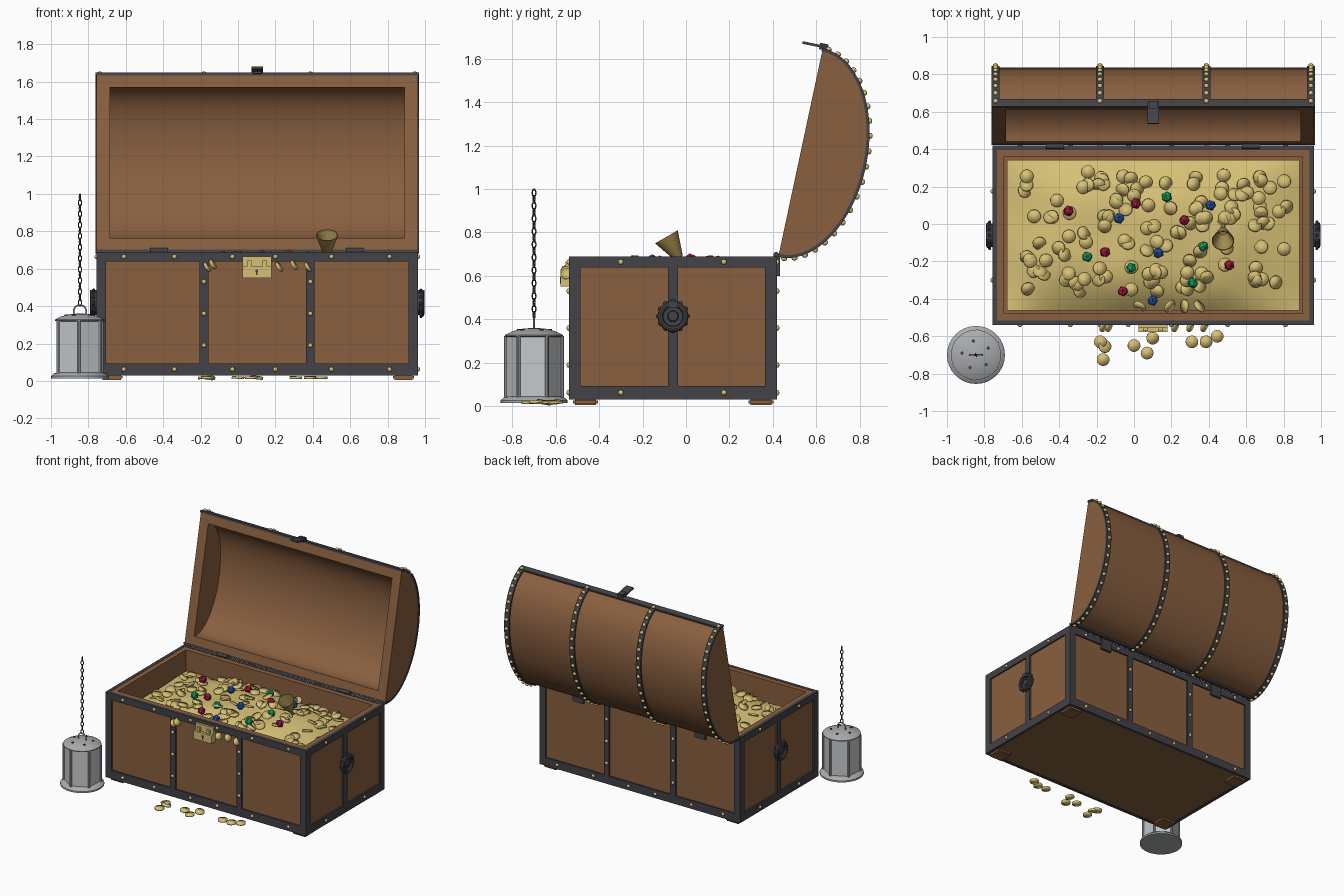
import bpy, bmesh, math, random
from mathutils import Matrix, Vector

if "Cube" in bpy.data.objects:
    bpy.data.objects.remove(bpy.data.objects["Cube"])

random.seed(4)


def material(name, rgb):
    m = bpy.data.materials.new(name)
    m.diffuse_color = (*rgb, 1)
    m.use_nodes = True
    m.node_tree.nodes["Principled BSDF"].inputs["Base Color"].default_value = m.diffuse_color
    return m


WOOD = material("brown wood", (.25, .115, .05))
IRON = material("dark iron", (.055, .055, .065))
GOLD = material("gold", (.68, .53, .18))
BRASS = material("dull brass", (.36, .26, .08))
STEEL = material("grey steel", (.40, .41, .42))
PANE = material("pale pane", (.56, .58, .60))
GEMS = {"red": material("red gem", (.40, .01, .06)),
        "green": material("green gem", (.01, .36, .13)),
        "blue": material("blue gem", (.02, .09, .45))}


def finish(name, bm, mat, smooth=None, loc=(0, 0, 0), tilt=0):
    bmesh.ops.recalc_face_normals(bm, faces=bm.faces)
    me = bpy.data.meshes.new(name)
    bm.to_mesh(me)
    bm.free()
    me.materials.append(mat)
    if smooth:
        me.shade_smooth()
        me.set_sharp_from_angle(angle=smooth)
    ob = bpy.data.objects.new(name, me)
    bpy.context.collection.objects.link(ob)
    ob.location = loc
    ob.rotation_euler.x = tilt
    return ob


def box(bm, x0, x1, y0, y1, z0, z1):
    c = Vector(((x0 + x1) / 2, (y0 + y1) / 2, (z0 + z1) / 2))
    m = Matrix.Translation(c) @ Matrix.Diagonal((x1 - x0, y1 - y0, z1 - z0, 1))
    return bmesh.ops.create_cube(bm, size=1, matrix=m)["verts"]


def place(p, axis=(0, 0, 1)):
    return Matrix.Translation(p) @ Vector(axis).to_track_quat('Z', 'Y').to_matrix().to_4x4()


def disc(bm, p, axis, r, h, seg=16, r2=None):
    bmesh.ops.create_cone(bm, cap_ends=True, segments=seg, radius1=r,
                          radius2=r if r2 is None else r2, depth=h, matrix=place(p, axis))


def stud(bm, p, axis, r=.013):
    bmesh.ops.create_uvsphere(bm, u_segments=8, v_segments=6, radius=r,
                              matrix=place(p, axis) @ Matrix.Diagonal((1, 1, .8, 1)))


def sweep(bm, rings, closed=False):
    """Skin rings of verts; closed joins the last ring to the first."""
    n = len(rings)
    for i in range(n if closed else n - 1):
        a, b = rings[i], rings[(i + 1) % n]
        for j in range(len(a)):
            k = (j + 1) % len(a)
            bm.faces.new((a[j], a[k], b[k], b[j]))


def torus(bm, m, R, r, stretch=1, seg=20, sides=8):
    rings = []
    for i in range(seg):
        t = 2 * math.pi * i / seg
        rings.append([bm.verts.new(m @ Vector((
            (R + r * math.cos(s)) * math.cos(t), (R + r * math.cos(s)) * math.sin(t) * stretch,
            r * math.sin(s)))) for s in (2 * math.pi * j / sides for j in range(sides))])
    sweep(bm, rings, True)


def lathe(bm, profile, m, seg=24):
    rings = [[bm.verts.new(m @ Vector((r * math.cos(2 * math.pi * i / seg),
              r * math.sin(2 * math.pi * i / seg), z))) for i in range(seg)] for r, z in profile]
    sweep(bm, rings)
    bm.faces.new(rings[0])
    bm.faces.new(rings[-1])


# Chest box, hollowed from the top
X0, X1, Y0, Y1, Z0, Z1 = -.757, .963, -.54, .42, .03, .69
G = .012
bm = bmesh.new()
box(bm, X0 + G, X1 - G, Y0 + G, Y1 - G, Z0 + .003, Z1 - .002)
top = max(bm.faces, key=lambda f: f.calc_center_median().z)
bmesh.ops.inset_region(bm, faces=[top], thickness=.07)
cav = bmesh.ops.extrude_discrete_faces(bm, faces=[top])["faces"][0]
bmesh.ops.translate(bm, verts=cav.verts, vec=(0, 0, -.55))
finish("chest_box", bm, WOOD)

# Feet
bm = bmesh.new()
for x in (-.675, .885):
    for y in (-.463, .345):
        box(bm, x - .057, x + .057, y - .057, y + .057, .005, .035)
bmesh.ops.bevel(bm, geom=bm.edges[:], offset=.008, segments=2, affect='EDGES')
finish("feet", bm, WOOD)

# Iron frame on all four sides, with gold studs
BANDS = (-.182, .387)
frame, studs = bmesh.new(), bmesh.new()
for ya, yb, s in ((Y0, Y0 + 2 * G, -1), (Y1 - 2 * G, Y1, 1)):
    face = Y0 if s < 0 else Y1
    box(frame, X0, X1, ya, yb, Z0, .093)
    box(frame, X0, X1, ya, yb, .638, Z1)
    for a, b in ((X0, X0 + .052), (X1 - .052, X1)) + tuple((c - .023, c + .023) for c in BANDS):
        box(frame, a, b, ya, yb, .09, .64)
    for x in (-.61, -.34, -.03, .2, .5, .81):
        for z in (.062, .664):
            stud(studs, (x, face, z), (0, s, 0))
    for x in BANDS:
        for z in (.19, .36, .53):
            stud(studs, (x, face, z), (0, s, 0))
for xa, xb, s in ((X0, X0 + 2 * G, -1), (X1 - 2 * G, X1, 1)):
    box(frame, xa, xb, Y0, Y1, Z0, .093)
    box(frame, xa, xb, Y0, Y1, .638, Z1)
    for a, b in ((Y0, Y0 + .055), (Y1 - .055, Y1), (-.083, -.037)):
        box(frame, xa, xb, a, b, .09, .64)
    for y in (-.3, .175):
        for z in (.062, .664):
            stud(studs, (X0 if s < 0 else X1, y, z), (s, 0, 0))
finish("iron_frame", frame, IRON)
finish("frame_studs", studs, GOLD, 1)

# Round side handles
for s, x, side in ((-1, X0, "left"), (1, X1, "right")):
    bm = bmesh.new()
    c = Vector((x, -.06, .415))
    disc(bm, c + Vector((s * .004, 0, 0)), (s, 0, 0), .062, .014, 20)
    torus(bm, place(c + Vector((s * .02, 0, -.002)), (s, 0, 0)), .058, .013)
    disc(bm, c + Vector((s * .012, 0, 0)), (s, 0, 0), .03, .02, 16, .022)
    for i in range(12):
        a = i * math.pi / 6
        stud(bm, c + Vector((s * .015, .068 * math.cos(a), .068 * math.sin(a))), (s, 0, 0), .011)
    box(bm, min(x, x + s * .034), max(x, x + s * .034), -.08, -.04, .455, .485)
    finish(side + "_handle", bm, IRON, .6)

# Lock
bm = bmesh.new()
box(bm, .025, .178, -.556, -.53, .605, .665)
box(bm, .025, .178, -.578, -.53, .55, .612)
for x in (.06, .142):
    box(bm, x - .012, x + .012, -.572, -.53, .6, .645)
finish("lock", bm, GOLD)
bm = bmesh.new()
disc(bm, (.1, -.579, .588), (0, 1, 0), .008, .004, 10)
box(bm, .097, .103, -.581, -.577, .565, .588)
finish("keyhole", bm, IRON)

# Domed lid: local y is the bulge, local z runs from hinge to front edge
HINGE, TILT, MID, A, B, N = (0, .425, .688), -.2105, .49, .482, .298, 28


def arc(a, b):
    return [(b * math.sin(math.pi * i / N), MID - a * math.cos(math.pi * i / N)) for i in range(N + 1)]


bm = bmesh.new()
rows = [[bm.verts.new((x, *p)) for p in arc(a, b)] for x, a, b in (
    (X0, A, B), (X1, A, B), (X0 + .072, A - .07, B - .07), (X1 - .072, A - .07, B - .07))]
o0, o1, i0, i1 = rows
for p, q in ((o0, o1), (i0, i1)):
    for i in range(N):
        bm.faces.new((p[i], p[i + 1], q[i + 1], q[i]))
for r in rows:
    bm.faces.new(r)
for a, b, c, d in ((o0[0], o1[0], i1[0], i0[0]), (o0[-1], o1[-1], i1[-1], i0[-1]),
                   (o0[0], o0[-1], i0[-1], i0[0]), (o1[0], o1[-1], i1[-1], i1[0])):
    bm.faces.new((a, b, c, d))
finish("lid", bm, WOOD, .6, HINGE, TILT)

# Lid bands, their studs, and the straight edge strips
bands, studs = bmesh.new(), bmesh.new()
for x in (X0 + .017, *BANDS, X1 - .017):
    inner, outer = arc(A - .004, B - .004), arc(A + .01, B + .01)
    sweep(bands, [[bands.verts.new(v) for v in ((x - .021, *p), (x + .021, *p),
                  (x + .021, *q), (x - .021, *q))] for p, q in zip(inner, outer)])
    for i in range(21):
        t = math.pi * (i + .6) / 21.2
        n = Vector((0, A * math.sin(t), -B * math.cos(t))).normalized()
        stud(studs, Vector((x, B * math.sin(t), MID - A * math.cos(t))) + n * .013, n, .014)
for z in (.001, .967):
    box(bands, X0 - .006, X1 + .006, -.003, .04, z, z + .014)
finish("lid_bands", bands, IRON, .6, HINGE, TILT)
finish("lid_studs", studs, GOLD, 1, HINGE, TILT)

# Hasp on the lid edge and two hinges
bm = bmesh.new()
box(bm, .072, .134, -.1, .02, -.006, .006)
box(bm, .08, .126, -.02, .02, -.015, .015)
finish("hasp", bm, IRON, None, (0, .635, 1.655), -.2)
bm = bmesh.new()
for x in (-.422, .624):
    disc(bm, (x, .415, .697), (1, 0, 0), .013, .095, 12)
    box(bm, x - .045, x + .045, .415, .432, .6, .69)
finish("hinges", bm, IRON, .6)


# Mound of gold
def height(x, y):
    u, v = abs((x - .11) / .79), abs((y + .055) / .41)
    return (.53 + .125 * max(0, 1 - u ** 2.6) * max(0, 1 - v ** 3)
            + .008 * math.sin(9 * x + 4 * y) * math.cos(11 * y - 5 * x))


bm = bmesh.new()
bmesh.ops.create_grid(bm, x_segments=48, y_segments=28, size=1)
for v in bm.verts:
    x, y = .103 + v.co.x * .782, -.06 + v.co.y * .402
    v.co = (x, y, height(x, y))
bmesh.ops.recalc_face_normals(bm, faces=bm.faces)
finish("gold_mound", bm, GOLD, 1)


# Loose coins: heaped, tumbling over the front, and on the floor
def coin(bm, p, tilt, r=.036):
    a = random.uniform(0, 2 * math.pi)
    disc(bm, p, (math.sin(tilt) * math.cos(a), math.sin(tilt) * math.sin(a), math.cos(tilt)), r, .013)


bm = bmesh.new()
for i in range(125):
    x, y = random.uniform(-.6, .82), random.uniform(-.36, .28)
    coin(bm, (x, y, height(x, y) + .012), random.uniform(0, .6))
for x in (.03, .19, .27, .35):
    coin(bm, (x, -.44, .6), 1.1)
finish("heaped_coins", bm, GOLD, 1.8)
bm = bmesh.new()
for x, z in ((-.165, .61), (-.135, .625), (.22, .61), (.3, .62), (.375, .61)):
    disc(bm, (x, -.55, z), (.8, -.3, .5), .028, .009)
finish("tumbling_coins", bm, GOLD, 1.8)
bm = bmesh.new()
for x, y in ((-.18, -.63), (-.155, -.655), (-.165, -.725), (0, -.65), (.07, -.69),
             (.1, -.61), (.31, -.63), (.385, -.63), (.445, -.6)):
    coin(bm, (x, y, .018), random.uniform(0, .25), .034)
finish("floor_coins", bm, GOLD, 1.8)

# Gems
SPOTS = {"red": ((-.35, .07), (.01, .11), (.27, .02), (-.155, -.15), (.51, -.22), (-.06, -.36)),
         "green": ((.175, .145), (.37, -.12), (-.25, -.175), (-.015, -.235), (.315, -.315)),
         "blue": ((-.08, .03), (.41, .1), (.13, -.155), (.1, -.41))}
for colour, spots in SPOTS.items():
    bm = bmesh.new()
    for x, y in spots:
        m = Matrix.Translation((x, y, max(height(x, y) + .02, .66)))
        bmesh.ops.create_icosphere(bm, subdivisions=1, radius=.03,
                                   matrix=m @ Matrix.Rotation(random.random() * 3, 4, 'X'))
    finish(colour + "_gems", bm, GEMS[colour])

# Goblet leaning forward
bm = bmesh.new()
lathe(bm, ((.038, -.175), (.036, -.167), (.01, -.158), (.01, -.125), (.024, -.105), (.06, 0),
           (.055, 0), (.02, -.095), (.003, -.1)), place((.476, -.09, .78), (0, -.5, .86)))
finish("goblet", bm, BRASS, .7)

# Lantern: round base and roof around a six-sided pane body
LX, LY, HEX = -.845, -.7, math.radians(27)
at = Matrix.Translation((LX, LY, 0))
bm = bmesh.new()
lathe(bm, ((.155, .014), (.155, .026), (.14, .04), (.12, .045)), at, 32)
lathe(bm, ((.12, .318), (.134, .322), (.134, .328), (.1, .345), (.05, .357), (.015, .36)), at, 32)
for i in range(6):
    a = HEX + i * math.pi / 3
    p = Vector((LX + .13 * math.cos(a), LY + .13 * math.sin(a), .182))
    disc(bm, p, (0, 0, 1), .009, .28, 8)
torus(bm, Matrix.Translation((LX, LY, .372)) @ Matrix.Rotation(math.pi / 2, 4, 'X'), .034, .004)
finish("lantern_frame", bm, STEEL, .6)
bm = bmesh.new()
bmesh.ops.create_cone(bm, cap_ends=True, segments=6, radius1=.13, radius2=.13, depth=.28,
                      matrix=Matrix.Translation((LX, LY, .182)) @ Matrix.Rotation(HEX - math.pi / 2, 4, 'Z'))
finish("lantern_panes", bm, PANE)

# Roof vents and the hanging chain
bm = bmesh.new()
for i in range(5):
    a = .5 + i * 2 * math.pi / 5
    disc(bm, (LX + .075 * math.cos(a), LY + .075 * math.sin(a), .352), (0, 0, 1), .01, .006, 5)
finish("roof_vents", bm, IRON)
bm = bmesh.new()
for i in range(20):
    m = Matrix.Translation((LX, LY, .418 + i * .0297)) @ Matrix.Rotation(i * math.pi / 2 + .4, 4, 'Z')
    torus(bm, m @ Matrix.Rotation(math.pi / 2, 4, 'X'), .0095, .003, 1.7, 12, 5)
finish("chain", bm, IRON, 1)
